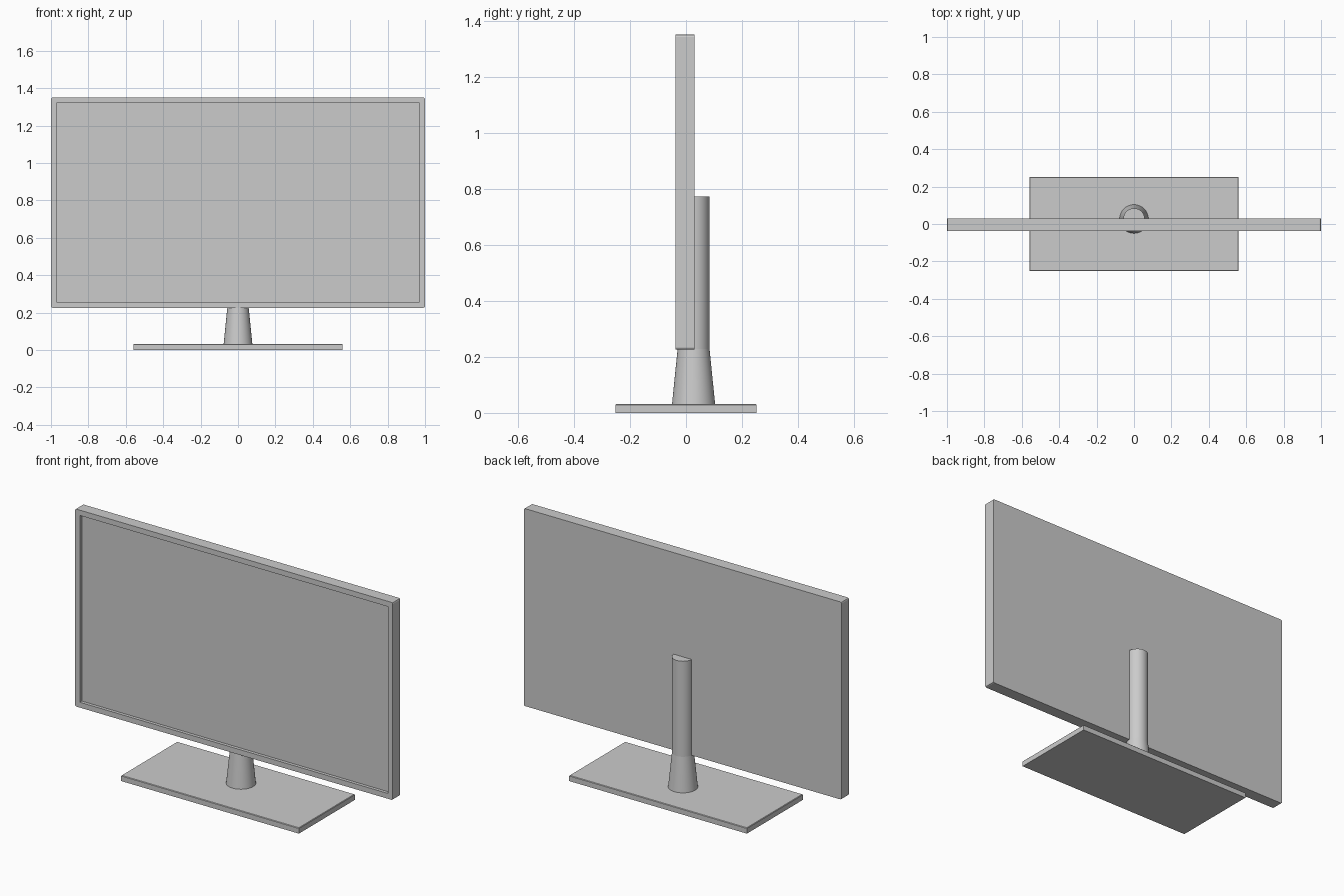
import bpy, bmesh
from mathutils import Matrix, Vector

if "Cube" in bpy.data.objects:
    bpy.data.objects.remove(bpy.data.objects["Cube"])


def add_object(name, bm):
    bmesh.ops.recalc_face_normals(bm, faces=bm.faces[:])
    mesh = bpy.data.meshes.new(name)
    bm.to_mesh(mesh)
    bm.free()
    obj = bpy.data.objects.new(name, mesh)
    bpy.context.collection.objects.link(obj)
    return obj


def box(lo, hi):
    lo, hi = Vector(lo), Vector(hi)
    bm = bmesh.new()
    bmesh.ops.create_cube(bm, size=1, matrix=Matrix.Translation((lo + hi) / 2)
                          @ Matrix.Diagonal((*(hi - lo), 1)))
    return bm


def tube(r1, r2, z1, z2, y):
    bm = bmesh.new()
    bmesh.ops.create_cone(bm, cap_ends=True, segments=48, radius1=r1, radius2=r2,
                          depth=z2 - z1,
                          matrix=Matrix.Translation((0, y, (z1 + z2) / 2)))
    return bm


def smooth(obj):
    bpy.ops.object.select_all(action='DESELECT')
    obj.select_set(True)
    bpy.context.view_layer.objects.active = obj
    bpy.ops.object.shade_smooth_by_angle(angle=0.6)


# Screen housing: recessed front, small chamfer on the four outer corners
bm = box((-1, -0.037, 0.226), (1, 0.03, 1.35))
corners = [e for e in bm.edges
           if abs(e.verts[0].co.y - e.verts[1].co.y) > 0.05]
front = min(bm.faces, key=lambda f: f.calc_center_median().y)
bmesh.ops.inset_region(bm, faces=[front], thickness=0.043)
ext = bmesh.ops.extrude_discrete_faces(bm, faces=[front])
bmesh.ops.translate(bm, vec=(0, 0.018, 0), verts=ext['faces'][0].verts[:])
bmesh.ops.bevel(bm, geom=corners, offset=0.008, segments=2, profile=0.5,
                affect='EDGES')
add_object("screen_panel", bm)

# Flat base plate with softened upper rim
bm = box((-0.56, -0.252, 0), (0.56, 0.252, 0.032))
rim = [e for e in bm.edges if all(v.co.z > 0.02 for v in e.verts)]
bmesh.ops.bevel(bm, geom=rim, offset=0.003, segments=1, affect='EDGES')
add_object("base_plate", bm)

# Tapered foot of the stand
smooth(add_object("stand_foot", tube(0.077, 0.057, 0.03, 0.228, 0.027)))

# Column behind the screen, cut off inside the housing
bm = tube(0.057, 0.057, 0.226, 0.772, 0.027)
bmesh.ops.bisect_plane(bm, geom=bm.verts[:] + bm.edges[:] + bm.faces[:],
                       plane_co=(0, 0.01, 0), plane_no=(0, -1, 0),
                       clear_outer=True)
bmesh.ops.holes_fill(bm, edges=[e for e in bm.edges if e.is_boundary])
smooth(add_object("stand_column", bm))
